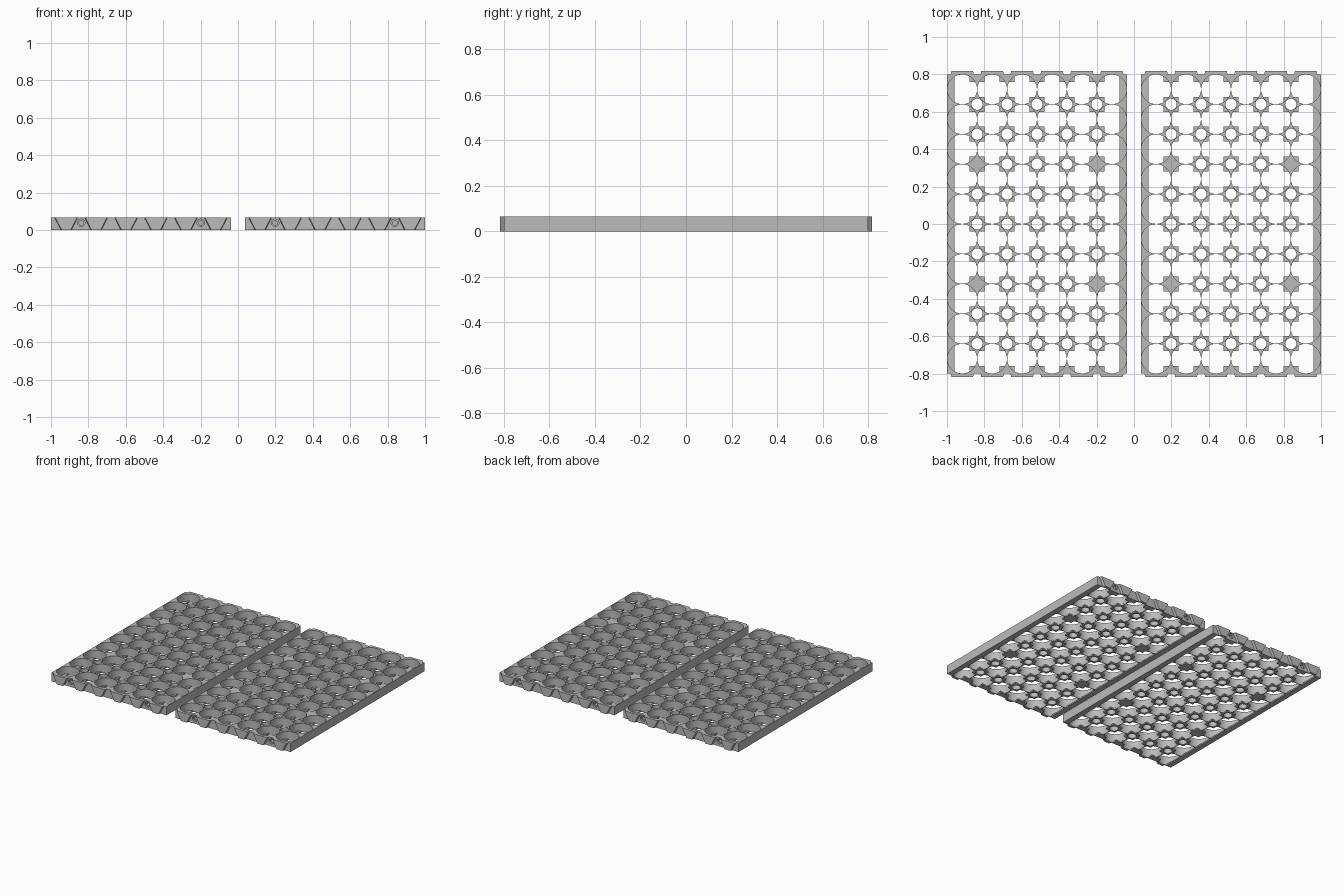
import bpy, bmesh, math
from mathutils import Matrix, Vector

if "Cube" in bpy.data.objects:
    bpy.data.objects.remove(bpy.data.objects["Cube"])

PITCH, R, H = 0.16, 0.0792, 0.066
HALF_X, HALF_Y, TRAY_X = 0.4815, 0.80, 0.5185
COLS, ROWS = 6, 10
FLOOR, LIP = 0.010, 0.04
POST_HOLE = 0.030
cell_x = [(i - 2.5) * PITCH for i in range(COLS)]
cell_y = [(j - 4.5) * PITCH for j in range(ROWS)]

grey = bpy.data.materials.new("grey plastic")
grey.diffuse_color = (0.5, 0.5, 0.5, 1)
grey.use_nodes = True
grey.node_tree.nodes["Principled BSDF"].inputs["Base Color"].default_value = grey.diffuse_color


def arc(cx, cy, r, a0, a1, n):
    """Points from a0 to a1 degrees, end included."""
    return [(cx + r * math.cos(math.radians(a0 + (a1 - a0) * k / n)),
             cy + r * math.sin(math.radians(a0 + (a1 - a0) * k / n))) for k in range(n + 1)]


def circle(cx, cy, r, n):
    return arc(cx, cy, r, 0, 360, n)[:-1]


def add_mesh(name, mesh):
    ob = bpy.data.objects.new(name, mesh)
    bpy.context.collection.objects.link(ob)
    mesh.materials.clear()
    mesh.materials.append(grey)
    return ob


def plate(name, loops, z0, z1):
    """Solid plate whose first loop is the outline and the rest are holes."""
    cu = bpy.data.curves.new(name, 'CURVE')
    cu.dimensions, cu.fill_mode = '2D', 'BOTH'
    cu.extrude = (z1 - z0) / 2
    for pts in loops:
        sp = cu.splines.new('POLY')
        sp.points.add(len(pts) - 1)
        for p, (x, y) in zip(sp.points, pts):
            p.co = (x, y, 0, 1)
        sp.use_cyclic_u = True
    tmp = bpy.data.objects.new(name + "_outline", cu)
    bpy.context.collection.objects.link(tmp)
    bpy.context.view_layer.update()
    dg = bpy.context.evaluated_depsgraph_get()
    mesh = bpy.data.meshes.new_from_object(tmp.evaluated_get(dg))
    bpy.data.objects.remove(tmp)
    bm = bmesh.new()
    bm.from_mesh(mesh)
    bmesh.ops.remove_doubles(bm, verts=bm.verts, dist=1e-5)
    bmesh.ops.translate(bm, verts=bm.verts, vec=(0, 0, (z0 + z1) / 2))
    bmesh.ops.recalc_face_normals(bm, faces=bm.faces)
    bm.to_mesh(mesh)
    bm.free()
    return add_mesh(name, mesh)


def floor_opening(i, cx, cy):
    """Cross-shaped opening with rounded ends; closed off along the long sides."""
    a = math.degrees(math.asin(LIP / R))
    pts = []
    for q in range(4):
        if not ((q == 0 and i == COLS - 1) or (q == 2 and i == 0)):
            pts += arc(cx, cy, R, 90 * q - a, 90 * q + a, 8)
        t = math.radians(90 * q + 45)
        pts.append((cx + LIP * math.sqrt(2) * math.cos(t), cy + LIP * math.sqrt(2) * math.sin(t)))
    return pts


# Shared outlines: rectangle, round cells, drilled posts, floor openings
outline = [(-HALF_X, -HALF_Y), (HALF_X, -HALF_Y), (HALF_X, HALF_Y), (-HALF_X, HALF_Y)]
cells = [circle(x, y, R, 40) for x in cell_x for y in cell_y]
openings = [floor_opening(i, x, y) for i, x in enumerate(cell_x) for y in cell_y]
posts = []
for i in range(1, COLS):
    for j in range(1, ROWS):
        if i in (1, COLS - 1) and j in (3, ROWS - 3):
            continue  # solid posts
        posts.append(circle((i - 3) * PITCH, (j - 5) * PITCH, POST_HOLE, 24))


def rod_cutter(name, r, depth):
    """Horizontal bores in both ends, on the outer post columns."""
    bm = bmesh.new()
    for x in (-2 * PITCH, 2 * PITCH):
        for s in (-1, 1):
            m = Matrix.Translation((x, s * HALF_Y, 0.038)) @ Matrix.Rotation(math.pi / 2, 4, 'X')
            bmesh.ops.create_cone(bm, cap_ends=True, segments=24, radius1=r, radius2=r,
                                  depth=2 * depth, matrix=m)
    me = bpy.data.meshes.new(name)
    bm.to_mesh(me)
    bm.free()
    ob = add_mesh(name, me)
    ob.hide_render = True
    ob.hide_viewport = True
    return ob


def end_tabs(name):
    """Row of wedge tabs, wide at the top, on both short ends."""
    bm = bmesh.new()
    for x in cell_x:
        for s in (-1, 1):
            v = []
            for y, inset in ((HALF_Y - 0.0005, 0), (HALF_Y + 0.018, 0.004)):
                v.append([bm.verts.new((x + w, s * y, z)) for w, z in
                          ((-0.028 + inset, 0), (0.028 - inset, 0),
                           (0.062 - inset, H), (-0.062 + inset, H))])
            bm.faces.new(v[0])
            bm.faces.new(v[1])
            for k in range(4):
                n = (k + 1) % 4
                bm.faces.new((v[0][k], v[0][n], v[1][n], v[1][k]))
    bmesh.ops.recalc_face_normals(bm, faces=bm.faces)
    me = bpy.data.meshes.new(name)
    bm.to_mesh(me)
    bm.free()
    return add_mesh(name, me)


# One tray: cell body, retaining floor and end tabs
body = plate("cell_body", [outline] + cells + posts, FLOOR, H)
floor = plate("retaining_floor", [outline] + openings + posts, 0, FLOOR)
tabs = end_tabs("end_tabs")

# Counterbored rod holes
for cutter in (rod_cutter("counterbore_cutter", 0.020, 0.012), rod_cutter("bore_cutter", 0.012, 0.035)):
    mod = body.modifiers.new(cutter.name, 'BOOLEAN')
    mod.operation, mod.solver, mod.object = 'DIFFERENCE', 'EXACT', cutter
bpy.context.view_layer.update()
cut = bpy.data.meshes.new_from_object(body.evaluated_get(bpy.context.evaluated_depsgraph_get()))
body.modifiers.clear()
body.data = cut
for name in ("counterbore_cutter", "bore_cutter"):
    bpy.data.objects.remove(bpy.data.objects[name])

# Smooth the round walls, keep edges sharp
bpy.ops.object.select_all(action='DESELECT')
for ob in (body, floor):
    ob.select_set(True)
bpy.context.view_layer.objects.active = body
bpy.ops.object.shade_smooth_by_angle(angle=math.radians(30))

# Second tray is a copy beside the first
for ob in (body, floor, tabs):
    twin = ob.copy()
    twin.name = "right_" + ob.name
    bpy.context.collection.objects.link(twin)
    twin.location.x = TRAY_X
    ob.name = "left_" + ob.name
    ob.location.x = -TRAY_X
